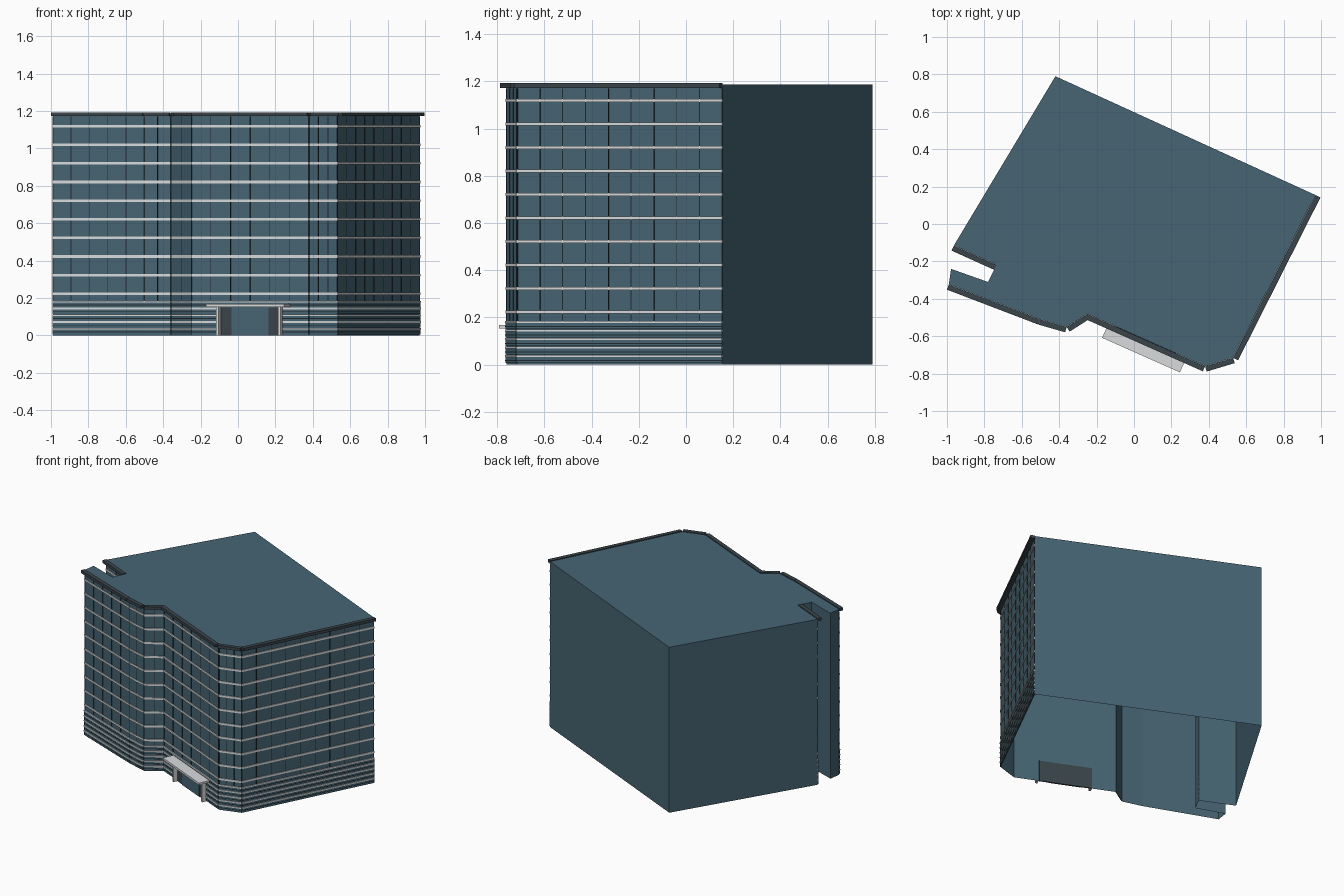
import bpy, bmesh
from mathutils import Vector

old = bpy.data.objects.get("Cube")
if old:
    bpy.data.objects.remove(old, do_unlink=True)


def material(name, rgb):
    m = bpy.data.materials.new(name)
    m.use_nodes = True
    m.diffuse_color = (*rgb, 1)
    m.node_tree.nodes["Principled BSDF"].inputs["Base Color"].default_value = (*rgb, 1)
    return m


TEAL = material("teal glass", (0.061, 0.13, 0.173))
PALE = material("pale trim", (0.70, 0.71, 0.72))
DARK = material("dark frame", (0.015, 0.022, 0.027))
RIM = material("charcoal rim", (0.042, 0.058, 0.07))


def finish(name, bm, mat):
    me = bpy.data.meshes.new(name)
    bm.to_mesh(me)
    bm.free()
    me.materials.append(mat)
    ob = bpy.data.objects.new(name, me)
    bpy.context.collection.objects.link(ob)
    return ob


def wall_box(bm, wall, s0, s1, n0, n1, z0, z1):
    """Box along a wall: s runs along it, n points outward."""
    a, b = Vector(wall[0]), Vector(wall[1])
    d = (b - a).normalized()
    n = Vector((d.y, -d.x))
    base = [a + d * s + n * o for s, o in ((s0, n0), (s0, n1), (s1, n1), (s1, n0))]
    lo = [bm.verts.new((p.x, p.y, z0)) for p in base]
    hi = [bm.verts.new((p.x, p.y, z1)) for p in base]
    faces = [bm.faces.new(lo), bm.faces.new(hi)]
    for i in range(4):
        j = (i + 1) % 4
        faces.append(bm.faces.new((lo[i], lo[j], hi[j], hi[i])))
    bmesh.ops.recalc_face_normals(bm, faces=faces)


def length(wall):
    return (Vector(wall[1]) - Vector(wall[0])).length


# Footprint, counter-clockwise from the left front corner
plan = [(-0.99, -0.323), (-0.5, -0.51), (-0.36, -0.55), (-0.25, -0.48),
        (0.38, -0.76), (0.53, -0.715), (0.97, 0.155), (-0.42, 0.79),
        (-0.963, -0.115), (-0.735, -0.218), (-0.78, -0.31), (-0.978, -0.24)]
ROOF = 1.187

# Building shell: walls and roof, open underneath
bm = bmesh.new()
low = [bm.verts.new((x, y, 0)) for x, y in plan]
top = [bm.verts.new((x, y, ROOF)) for x, y in plan]
bm.faces.new(top)
for i in range(len(plan)):
    j = (i + 1) % len(plan)
    bm.faces.new((low[i], low[j], top[j], top[i]))
bmesh.ops.recalc_face_normals(bm, faces=bm.faces)
finish("building_shell", bm, TEAL)

# Dressed walls with their number of window bays
bays = {0: 5, 1: 2, 2: 2, 3: 6, 4: 3, 5: 9, 8: 2}
walls = [((plan[i], plan[i + 1]), n) for i, n in bays.items()]
main = (plan[3], plan[4])
DOOR = (0.165, 0.52)
SKIN = 0.001  # trim starts just outside the shell


def spans(wall, z):
    """Leave the entrance clear on the main wall."""
    if wall == main and z < 0.155:
        return [(0, DOOR[0]), (DOOR[1], length(wall))]
    return [(0, length(wall))]


floors, mullions, rim = bmesh.new(), bmesh.new(), bmesh.new()
courses, lines, grooves = bmesh.new(), bmesh.new(), bmesh.new()
for wall, n in walls:
    L = length(wall)
    # Floor bands
    for k in range(10):
        z = 0.223 + 0.0995 * k
        wall_box(floors, wall, 0, L, SKIN, 0.006, z - 0.007, z + 0.007)
    # Window mullions
    w = 0.0018
    for k in range(n + 1):
        s = min(max(L * k / n, w), L - w)
        wall_box(mullions, wall, s - w, s + w, SKIN, 0.003, 0.185, 1.17)
    # Roof rim
    wall_box(rim, wall, 0, L, SKIN, 0.03, 1.172, 1.192)
    # Base courses with pale edges and dark grooves
    for k in range(5):
        z = 0.036 * (k + 1)
        for s0, s1 in spans(wall, z):
            wall_box(courses, wall, s0, s1, SKIN, 0.006, z - 0.03, z - 0.005)
            wall_box(lines, wall, s0, s1, SKIN, 0.008, z - 0.005, z + 0.004)
            wall_box(grooves, wall, s0, s1, SKIN, 0.007, z - 0.02, z - 0.016)
finish("floor_bands", floors, PALE)
finish("window_mullions", mullions, DARK)
finish("roof_rim", rim, RIM)
finish("base_courses", courses, TEAL)
finish("base_edges", lines, PALE)
finish("base_grooves", grooves, DARK)

# Entrance: charcoal surround with a glass centre
bm = bmesh.new()
wall_box(bm, main, *DOOR, -0.004, 0.004, 0, 0.15)
finish("entrance_surround", bm, RIM)
bm = bmesh.new()
wall_box(bm, main, 0.24, 0.455, 0.003, 0.008, 0, 0.148)
finish("entrance_glass", bm, TEAL)

# Canopy slab and two posts
bm = bmesh.new()
wall_box(bm, main, 0.125, 0.58, SKIN, 0.085, 0.152, 0.167)
finish("canopy", bm, PALE)
bm = bmesh.new()
for s in (0.168, 0.53):
    wall_box(bm, main, s - 0.007, s + 0.007, SKIN, 0.035, 0, 0.152)
finish("canopy_posts", bm, PALE)
